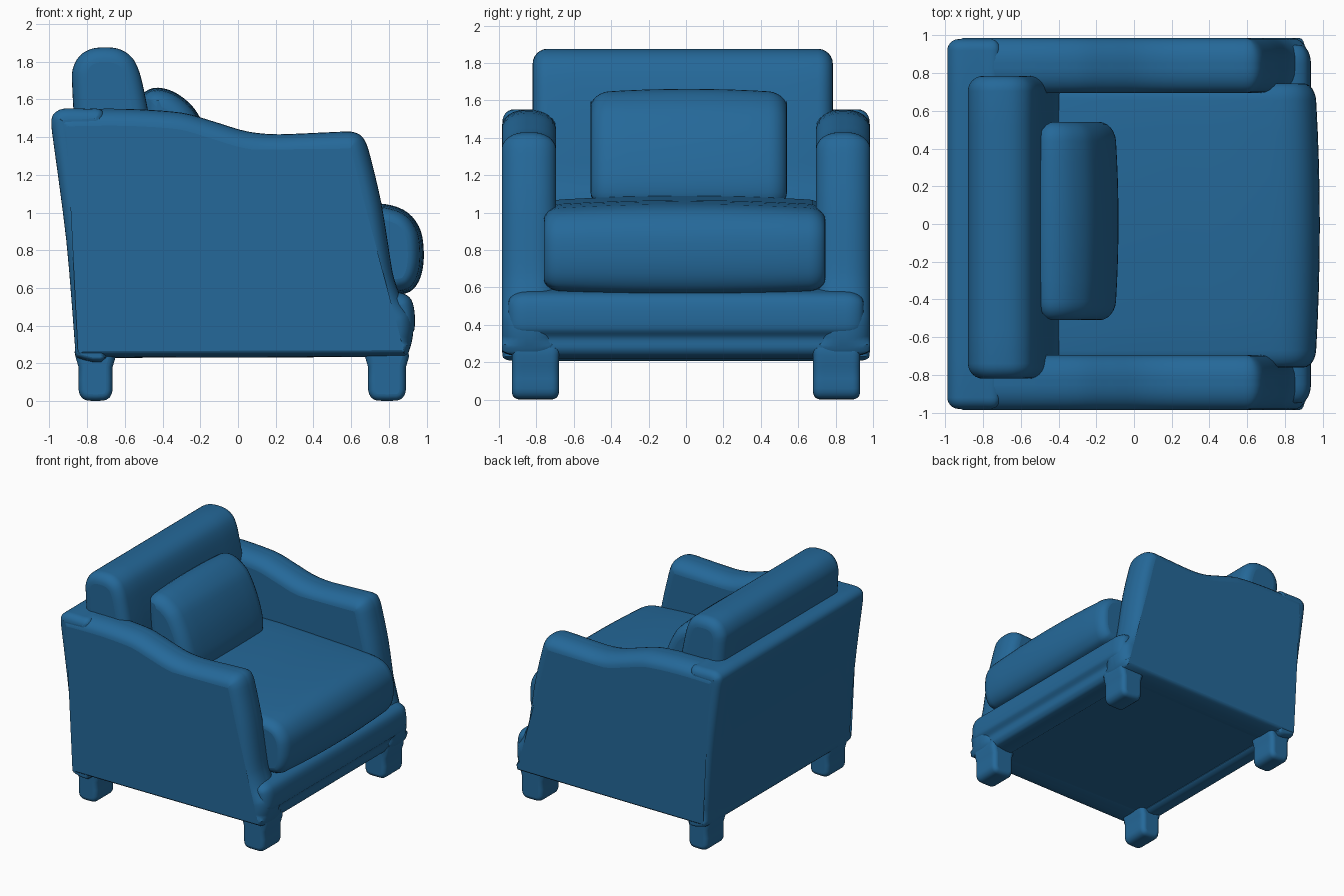
import bpy, bmesh, math
from mathutils import Vector

if "Cube" in bpy.data.objects:
    bpy.data.objects.remove(bpy.data.objects["Cube"], do_unlink=True)

fabric = bpy.data.materials.new("blue_fabric")
fabric.use_nodes = True
blue = (0.018, 0.14, 0.32, 1)
fabric.diffuse_color = blue
fabric.node_tree.nodes["Principled BSDF"].inputs["Base Color"].default_value = blue


def smooth_loop(points, steps):
    """Closed curve through the (x, z) points."""
    pts = [Vector(p) for p in points]
    n, out = len(pts), []
    for i in range(n):
        a, b, c, d = (pts[(i + k) % n] for k in (-1, 0, 1, 2))
        # tangents limited by the shorter neighbour keep corners from overshooting
        chord = (c - b).length
        m1 = (c - a).normalized() * min(chord, (b - a).length)
        m2 = (d - b).normalized() * min(chord, (d - c).length)
        for s in range(steps):
            t = s / steps
            out.append(b * (2*t**3 - 3*t**2 + 1) + m1 * (t**3 - 2*t**2 + t)
                       + c * (3*t**2 - 2*t**3) + m2 * (t**3 - t**2))
    return out


def end_rings(y0, y1, r, w, crown):
    """(y, inset) pairs: rounded ends of length w and depth r, crowned middle."""
    mid, half = (y0 + y1) / 2, abs(y1 - y0) / 2
    outer = []
    for k in range(7):
        a = k / 6 * math.pi / 2
        outer.append((half - w * (1 - math.sin(a)), r * (1 - math.cos(a))))
    inner = [((half - w) * k / 4, 0) for k in range(4)]
    side = [(y, d + crown * (y / half) ** 2) for y, d in inner + outer]
    return [(mid - y, d) for y, d in reversed(side[1:])] + [(mid + y, d) for y, d in side]


def slab(name, profile, y0, y1, r, w, crown=0, steps=4, low=1.0):
    """Side profile swept across y with rounded ends."""
    loop = smooth_loop(profile, steps)
    n = len(loop)
    if sum(loop[i].cross(loop[(i + 1) % n]) for i in range(n)) < 0:
        loop.reverse()
    normals = []
    for i in range(n):
        d = (loop[(i + 1) % n] - loop[i - 1]).normalized()
        normals.append(Vector((d.y, -d.x)))
    bm = bmesh.new()
    rows = []
    for y, inset in end_rings(y0, y1, r, w, crown):
        row = []
        for q, nv in zip(loop, normals):
            v = q - nv * inset * (low if q.y < 0.3 else 1)
            row.append(bm.verts.new((v.x, y, v.y)))
        rows.append(row)
    for r0, r1 in zip(rows, rows[1:]):
        for i in range(n):
            j = (i + 1) % n
            bm.faces.new((r0[i], r0[j], r1[j], r1[i]))
    bm.faces.new(rows[0])
    bm.faces.new(rows[-1])
    bmesh.ops.recalc_face_normals(bm, faces=bm.faces)
    finish(name, bm)


def box(name, lo, hi):
    bm = bmesh.new()
    bmesh.ops.create_cube(bm, size=1)
    for v in bm.verts:
        v.co = [a + (c + 0.5) * (b - a) for a, b, c in zip(lo, hi, v.co)]
    finish(name, bm)


def finish(name, bm):
    me = bpy.data.meshes.new(name)
    bm.to_mesh(me)
    bm.free()
    me.materials.append(fabric)
    ob = bpy.data.objects.new(name, me)
    bpy.context.collection.objects.link(ob)
    bpy.ops.object.select_all(action='DESELECT')
    ob.select_set(True)
    bpy.context.view_layer.objects.active = ob
    bpy.ops.object.shade_smooth_by_angle(angle=math.radians(45))
    # flat end caps
    for f in me.polygons:
        if len(f.vertices) > 4:
            f.use_smooth = False


# Arms with a dipping top line, raked front and flared foot
arm = [(-0.85, 0.23), (-0.865, 0.3), (-0.91, 0.85), (-0.985, 1.42), (-0.98, 1.5),
       (-0.92, 1.545), (-0.6, 1.55), (-0.3, 1.53), (-0.12, 1.48), (0.05, 1.43),
       (0.22, 1.415), (0.58, 1.43), (0.65, 1.41), (0.69, 1.34), (0.76, 1.05),
       (0.82, 0.68), (0.865, 0.55), (0.92, 0.46), (0.93, 0.38), (0.915, 0.29),
       (0.88, 0.235)]
for side, s in (("right", -1), ("left", 1)):
    slab(f"{side}_arm", arm, s * 0.695, s * 0.985, 0.09, 0.125, low=0.4)

# Raked back shell
slab("back_shell", [(-0.85, 0.23), (-0.865, 0.3), (-0.91, 0.85), (-0.985, 1.42),
                    (-0.985, 1.51), (-0.93, 1.55), (-0.8, 1.55), (-0.72, 1.54),
                    (-0.7, 1.45), (-0.7, 0.9), (-0.7, 0.23)],
     -0.98, 0.98, 0.06, 0.06, low=0.4)

# Front rail: rounded band over a recessed lip
slab("front_rail", [(0.68, 0.25), (0.86, 0.235), (0.895, 0.27), (0.9, 0.33),
                    (0.935, 0.38), (0.935, 0.48), (0.91, 0.55), (0.84, 0.58),
                    (0.7, 0.58)], -0.95, 0.95, 0.06, 0.1)

# Hidden seat box and flat underside
box("seat_base", (-0.8, -0.75, 0.25), (0.8, 0.75, 0.65))
box("underside_panel", (-0.8, -0.87, 0.235), (0.8, 0.87, 0.26))

# Cushions
slab("seat_cushion", [(-0.6, 0.6), (0.8, 0.56), (0.91, 0.58), (0.965, 0.65),
                      (0.985, 0.76), (0.97, 0.9), (0.9, 1.0), (0.78, 1.045),
                      (0.4, 1.07), (-0.6, 1.06)],
     -0.76, 0.745, 0.06, 0.09, crown=0.025)
slab("back_cushion", [(-0.84, 0.95), (-0.87, 1.5), (-0.88, 1.74), (-0.84, 1.83),
                      (-0.76, 1.872), (-0.64, 1.87), (-0.56, 1.82), (-0.515, 1.72),
                      (-0.47, 1.5), (-0.43, 1.2), (-0.42, 0.95)],
     -0.82, 0.785, 0.08, 0.08)
slab("throw_pillow", [(-0.5, 1.1), (-0.52, 1.6), (-0.45, 1.66), (-0.34, 1.64),
                      (-0.23, 1.55), (-0.14, 1.37), (-0.085, 1.17), (-0.1, 1.05),
                      (-0.2, 1.01), (-0.42, 1.02)],
     -0.51, 0.54, 0.08, 0.1, crown=0.02)

# Four stubby legs
for end, x0, x1 in (("back", -0.845, -0.665), ("front", 0.69, 0.89)):
    leg = [(x0 - 0.01, 0.28), (x0, 0.18), (x0, 0.06), (x0 + 0.015, 0.02),
           (x0 + 0.05, 0.003), (x1 - 0.05, 0.003), (x1 - 0.015, 0.02),
           (x1, 0.06), (x1, 0.18), (x1 + 0.01, 0.28)]
    for side, s in (("left", 1), ("right", -1)):
        slab(f"{end}_{side}_leg", leg, s * 0.68, s * 0.93, 0.035, 0.04, steps=2)
